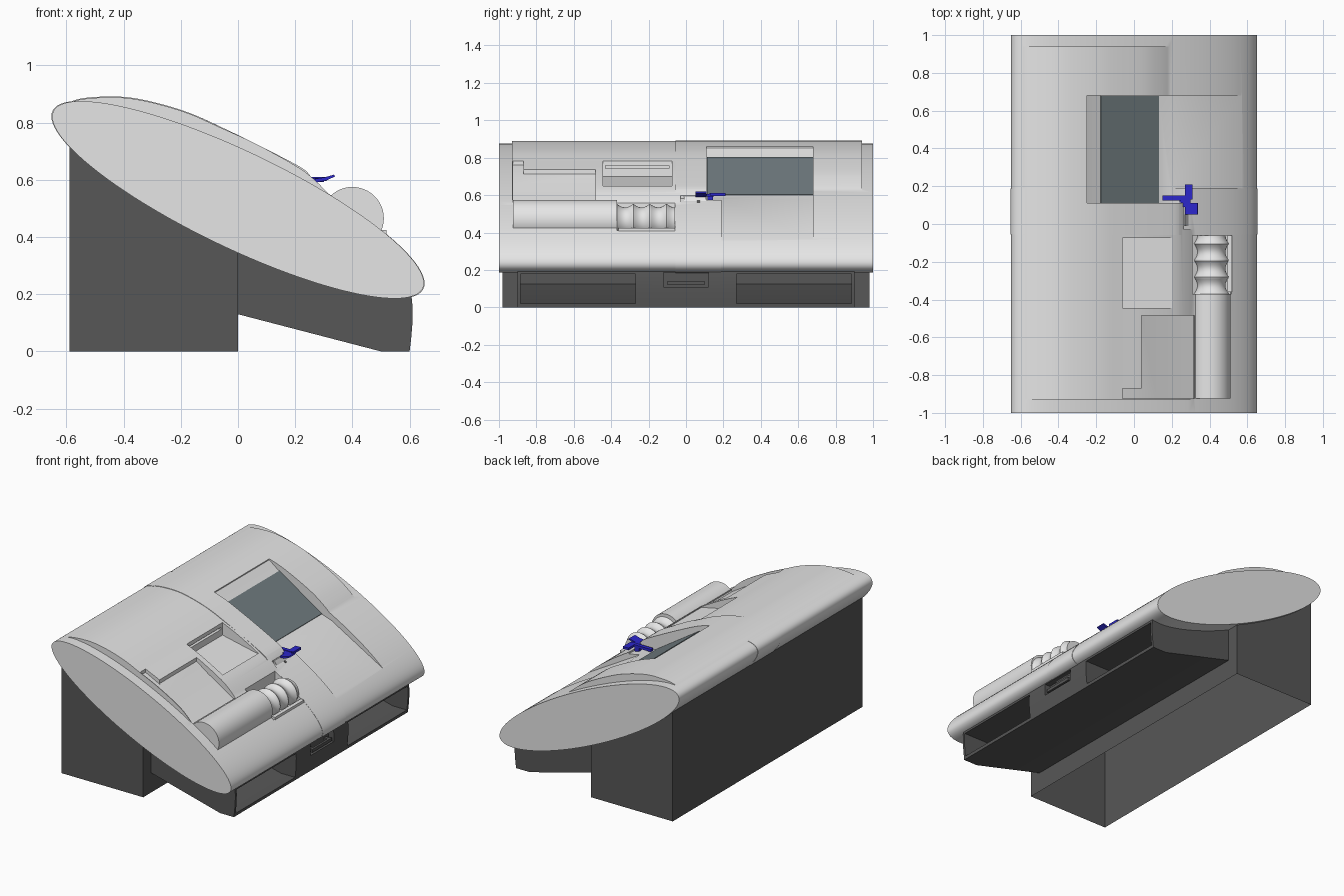
import bpy, bmesh, math
from mathutils import Vector

if "Cube" in bpy.data.objects:
    bpy.data.objects.remove(bpy.data.objects["Cube"])


def material(name, rgb):
    m = bpy.data.materials.new(name)
    m.diffuse_color = (*rgb, 1)
    m.use_nodes = True
    m.node_tree.nodes["Principled BSDF"].inputs["Base Color"].default_value = m.diffuse_color
    return m


SHELL = material("light_grey", (0.79, 0.79, 0.79))
DARK = material("dark_grey", (0.095, 0.095, 0.095))
GLASS = material("slate_screen", (0.165, 0.205, 0.22))
BLUE = material("lever_blue", (0.025, 0.02, 0.6))


def finish(name, bm, mat):
    bmesh.ops.recalc_face_normals(bm, faces=bm.faces)
    me = bpy.data.meshes.new(name)
    bm.to_mesh(me)
    bm.free()
    me.materials.append(mat)
    ob = bpy.data.objects.new(name, me)
    bpy.context.collection.objects.link(ob)
    return ob


def prism(name, pts, y0, y1, mat=SHELL):
    """Extrude an (x, z) outline along y."""
    bm = bmesh.new()
    f = bm.faces.new([bm.verts.new((x, y0, z)) for x, z in pts])
    r = bmesh.ops.extrude_face_region(bm, geom=[f])
    vs = [v for v in r["geom"] if isinstance(v, bmesh.types.BMVert)]
    bmesh.ops.translate(bm, verts=vs, vec=(0, y1 - y0, 0))
    return finish(name, bm, mat)


def box(name, x0, x1, y0, y1, z0, z1, mat=SHELL):
    return prism(name, [(x0, z0), (x1, z0), (x1, z1), (x0, z1)], y0, y1, mat)


def lathe(name, cx, cz, rings, mat=SHELL, n=48):
    """Revolve (y, radius) rings about an axis parallel to y."""
    bm = bmesh.new()
    loops = [[bm.verts.new((cx + r * math.cos(2 * math.pi * i / n), y,
                            cz + r * math.sin(2 * math.pi * i / n))) for i in range(n)]
             for y, r in rings]
    for a, b in zip(loops, loops[1:]):
        for i in range(n):
            bm.faces.new((a[i], a[(i + 1) % n], b[(i + 1) % n], b[i]))
    bm.faces.new(loops[0])
    bm.faces.new(loops[-1])
    return finish(name, bm, mat)


def boolean(ob, other, op="DIFFERENCE"):
    mod = ob.modifiers.new("bool", "BOOLEAN")
    mod.operation, mod.object, mod.solver = op, other, "EXACT"
    bpy.context.view_layer.objects.active = ob
    bpy.ops.object.modifier_apply(modifier=mod.name)
    bpy.data.objects.remove(other)


def smooth(ob):
    bpy.ops.object.select_all(action="DESELECT")
    ob.select_set(True)
    bpy.context.view_layer.objects.active = ob
    bpy.ops.object.shade_smooth_by_angle(angle=math.radians(25))


def remove_faces(ob, test):
    bm = bmesh.new()
    bm.from_mesh(ob.data)
    bm.normal_update()
    bmesh.ops.delete(bm, geom=[f for f in bm.faces if test(f)], context="FACES")
    bm.to_mesh(ob.data)
    bm.free()


def spline(p, steps=5):
    """Catmull-Rom curve through points."""
    p = [Vector(q) for q in p]
    p = [2 * p[0] - p[1]] + p + [2 * p[-1] - p[-2]]
    out = []
    for a, b, c, d in zip(p, p[1:], p[2:], p[3:]):
        for k in range(steps):
            t = k / steps
            out.append(tuple(0.5 * (2 * b + (c - a) * t + (2 * a - 5 * b + 4 * c - d) * t * t
                                    + (3 * b - a - 3 * c + d) * t ** 3)))
    return out + [tuple(p[-2])]


def lens(s=1.0, n=96):
    phi = math.acos(-0.843)
    return [(s * 0.65 * math.cos(t), 0.53 + s * 0.345 * math.cos(t - phi))
            for t in (2 * math.pi * i / n for i in range(n))]


# Main tilted shell with raised upper panels and a centre band
shell = prism("console_shell", lens(), -1, 1)
crown = [(-0.62, 0.855), (-0.56, 0.882), (-0.47, 0.891), (-0.38, 0.888), (-0.28, 0.868),
         (-0.17, 0.834), (-0.06, 0.785)]
under = [(0.15, 0.5), (-0.3, 0.7), (-0.57, 0.8)]
left_top = [(x, z - 0.003) for x, z in crown] + [(0.06, 0.727), (0.2, 0.65), (0.27, 0.598), (0.35, 0.515)]
mid_top = crown + [(0.06, 0.727), (0.2, 0.655), (0.24, 0.63)]
right_top = crown + [(0.06, 0.722), (0.14, 0.665), (0.20, 0.612)]
boolean(shell, prism("left_panel", spline(left_top) + under, -0.93, -0.03), "UNION")
boolean(shell, prism("right_panel", spline(right_top) + under, 0.17, 0.94), "UNION")
boolean(shell, prism("mid_panel", spline(mid_top) + [(0.265, 0.598), (0.26, 0.5)] + under, -0.057, 0.19), "UNION")
boolean(shell, prism("centre_band", lens(1.004), -0.055, 0.188), "UNION")

# Screen recess and the shallow tray below it
boolean(shell, prism("cut_screen", [(-0.25, 0.853), (-0.18, 0.80), (0.13, 0.60), (0.20, 0.577),
                                    (0.28, 0.562), (0.28, 1), (-0.25, 1)], 0.11, 0.68))
boolean(shell, prism("cut_tray", [(0.15, 0.594), (0.20, 0.577), (0.58, 0.358), (0.7, 0.5), (0.7, 0.9),
                                  (0.15, 0.9)], 0.19, 0.68))
# Pockets on the left panel
boolean(shell, prism("cut_pocket", [(-0.06, 0.70), (0.20, 0.645), (0.20, 0.9), (-0.06, 0.9)], -0.445, -0.075))
boolean(shell, prism("cut_shelf", [(0.04, 0.712), (0.12, 0.655), (0.32, 0.53), (0.32, 0.9), (0.04, 0.9)],
                     -0.925, -0.485))
boolean(shell, prism("cut_notch", [(-0.06, 0.76), (0.10, 0.68), (0.10, 0.9), (-0.06, 0.9)], -0.925, -0.87))
# Slot in the pocket's back wall and channel for the hand grip
boolean(shell, box("cut_slot", -0.09, 0, -0.43, -0.09, 0.742, 0.757))
boolean(shell, prism("cut_grip", [(0.31, 0.48), (0.40, 0.43), (0.51, 0.395), (0.6, 0.6), (0.31, 0.7)],
                     -0.37, -0.06))
smooth(shell)

# Screen plate lying on the recess floor
smooth(prism("screen", [(-0.178, 0.797), (0.13, 0.598), (0.132, 0.604), (-0.175, 0.803)], 0.112, 0.678, GLASS))

# Arm roll and hand grip with finger grooves
smooth(lathe("arm_roll", 0.40, 0.465, [(-0.925, 0.11), (-0.37, 0.11)]))
rings = []
for i in range(49):
    u = i / 48
    rings.append((-0.37 + 0.31 * u, 0.094 - 0.02 * abs(math.sin(3.5 * math.pi * u)) ** 0.9))
smooth(lathe("ribbed_grip", 0.41, 0.46, rings))
box("grip_lip", 0.495, 0.52, -0.36, -0.06, 0.38, 0.425)

# Lever mount
smooth(prism("lever_mount", [(0.2, 0.5), (0.31, 0.5), (0.30, 0.55), (0.27, 0.595), (0.2, 0.61)], -0.01, 0.108))
lathe("mount_pin", 0.292, 0.562, [(0.06, 0.008), (0.075, 0.008)], DARK, 12)

# Blue lever: stem, cross bar and two curved paddles
box("lever_stem", 0.15, 0.30, 0.125, 0.15, 0.593, 0.61, BLUE)
box("lever_pivot", 0.24, 0.27, 0.115, 0.145, 0.565, 0.60, BLUE)
box("lever_upper_paddle", 0.27, 0.31, 0.13, 0.21, 0.595, 0.61, BLUE)
prism("lever_lower_paddle", [(0.27, 0.590), (0.31, 0.598), (0.34, 0.612), (0.335, 0.618),
                             (0.30, 0.608), (0.27, 0.604)], 0.05, 0.11, BLUE)
box("lever_link", 0.25, 0.30, 0.09, 0.135, 0.592, 0.606, BLUE)

# Dark pedestal, open underneath, and overhanging drawer unit
pedestal = prism("pedestal", [(-0.59, 0), (0, 0), (0, 0.36), (-0.59, 0.73)], -0.98, 0.98, DARK)
remove_faces(pedestal, lambda f: abs(f.normal.z) > 0.5)
unit = prism("drawer_unit", [(0, 0.13), (0.5, 0), (0.6, 0), (0.606, 0.05), (0.61, 0.10),
                             (0.611, 0.15), (0.605, 0.21), (0, 0.38)], -0.9, 0.9, DARK)
# Two open bays and a central handle recess
for s in (-1, 1):
    y0, y1 = sorted((s * 0.27, s * 0.885))
    boolean(unit, prism("cut_bay", [(0.09, 0.125), (0.5, 0.02), (0.7, 0.02), (0.7, 0.177), (0.09, 0.177)], y0, y1))
boolean(unit, box("cut_handle", 0.57, 0.7, -0.12, 0.12, 0.108, 0.185))
remove_faces(unit, lambda f: all(v.co.x < 0.001 for v in f.verts))
smooth(unit)

# Handle bar with two posts
box("handle_bar", 0.595, 0.61, -0.10, 0.10, 0.12, 0.14, DARK)
for s in (-1, 1):
    box("handle_post", 0.56, 0.6, s * 0.085 - 0.01, s * 0.085 + 0.01, 0.12, 0.14, DARK)
